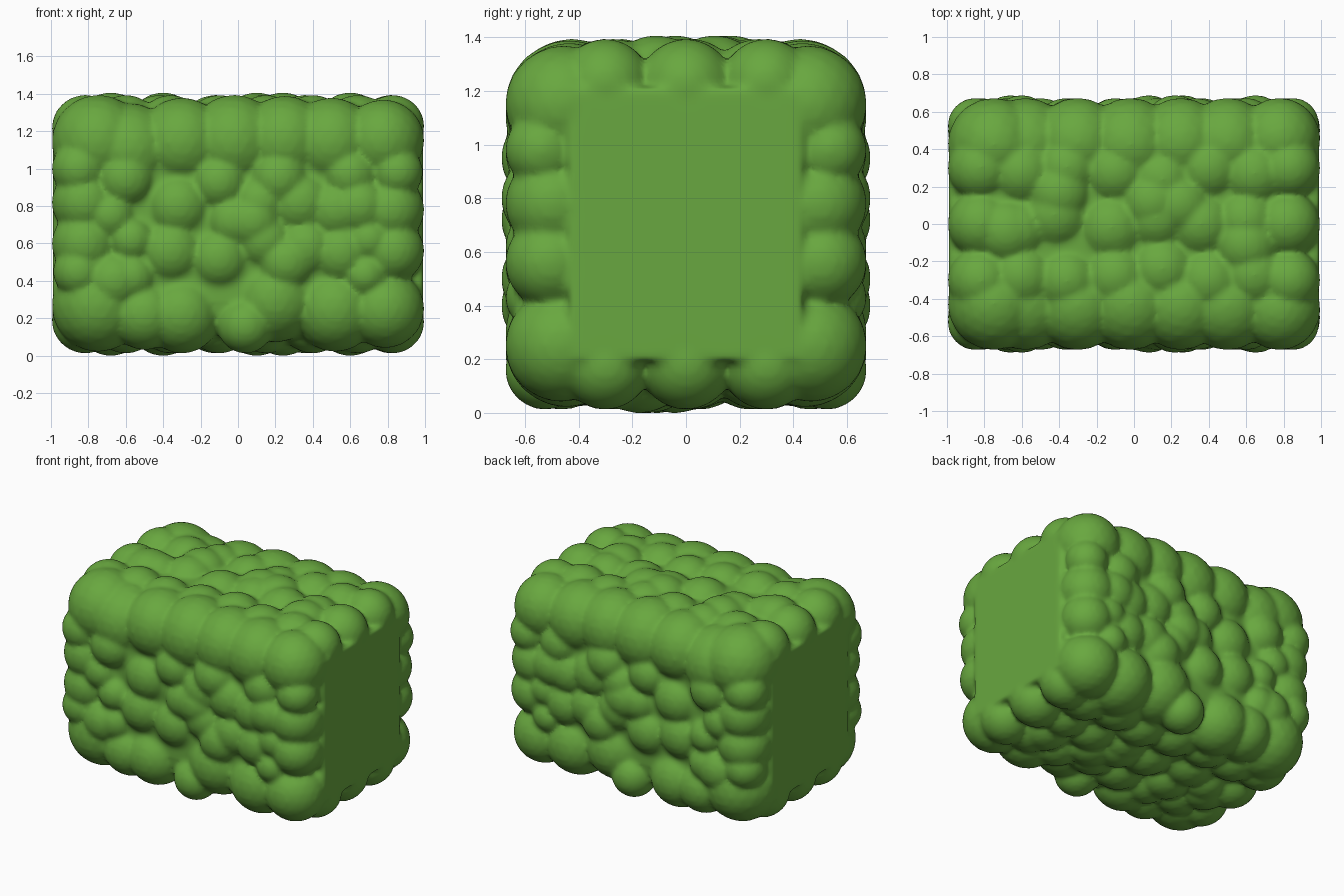
import bpy, bmesh, random
from mathutils import Matrix

if "Cube" in bpy.data.objects:
    bpy.data.objects.remove(bpy.data.objects["Cube"])

random.seed(4)
leaf = bpy.data.materials.new("leaf green")
leaf.diffuse_color = (0.14, 0.39, 0.05, 1)
leaf.use_nodes = True
leaf.node_tree.nodes["Principled BSDF"].inputs["Base Color"].default_value = leaf.diffuse_color

CZ = 0.703                        # mid height
HX, HY, HZ = 0.997, 0.675, 0.692  # half extents of the leafy shell
bm = bmesh.new()


def box(half, bevel):
    m = Matrix.Translation((0, 0, CZ)) @ Matrix.Diagonal((*half, 1))
    vs = bmesh.ops.create_cube(bm, size=2, matrix=m)["verts"]
    edges = list({e for v in vs for e in v.link_edges})
    bmesh.ops.bevel(bm, geom=edges, offset=bevel, segments=5, profile=0.5, affect='EDGES')


def clamp(v, m):
    return max(-m, min(m, v))


def ball(x, y, z, rx, ry, rz):
    m = Matrix.Translation((x, y, z)) @ Matrix.Diagonal((rx, ry, rz, 1))
    bmesh.ops.create_icosphere(bm, subdivisions=3, radius=1, matrix=m)


def clump(x, y, z, r):
    """Rounded leaf clump, kept inside the shell (z relative to mid height)."""
    ball(clamp(x, HX - r), clamp(y, HY - r), clamp(z, HZ - r) + CZ, r, r, r)


# flat-ended core and the rounded filler between the clumps
box((0.99, 0.435, 0.51), 0.015)
box((0.90, 0.595, 0.615), 0.2)

# clumps on the long sides: x, z, radius
side = [(-.8, .27, .25), (-.5, .22, .19), (-.3, .22, .21), (.2, .3, .23), (.04, .15, .15),
        (.52, .25, .23), (.8, .25, .21), (.68, .43, .12), (-.57, .42, .14),
        (-.85, .6, .18), (-.85, .82, .18), (-.57, .62, .13), (-.36, .56, .19),
        (-.32, .8, .19), (-.68, .75, .14), (-.1, .52, .18), (-.02, .72, .16),
        (.14, .62, .17), (.12, .82, .16), (.33, .82, .19), (.36, .58, .18),
        (.55, .55, .18), (.53, .78, .18), (.82, .78, .18), (.84, .56, .17), (.7, .62, .13),
        (-.8, 1.15, .25), (-.58, 1.1, .25), (-.3, 1.14, .24), (-.02, 1.15, .25),
        (.25, 1.15, .24), (.5, 1.14, .24), (.8, 1.15, .22), (-.1, .93, .16),
        (.6, .97, .16), (-.85, 1.0, .15), (-.85, .45, .14), (.85, .98, .14)]
for x, z, r in side:
    for s in (-1, 1):
        clump(x, s, z - CZ, r)

# clumps on top and underneath: x, y, radius
mid = [(-.83, 0, .18), (-.62, -.03, .17), (-.42, .05, .2), (-.12, -.02, .2), (.12, .03, .18),
       (.36, 0, .19), (.6, .02, .18), (.84, 0, .18)]
edge = [(-.84, .3, .18), (-.6, .28, .19), (-.36, .3, .18), (-.1, .28, .19), (.15, .24, .19),
        (.4, .3, .19), (.64, .27, .19), (.85, .3, .17)]
for x, y, r in mid + edge + [(x, -y, r) for x, y, r in edge]:
    for s in (-1, 1):
        clump(x, y, s, r)

# a few proud tufts that break the outline
for s in (-1, 1):
    for x in (-.68, -.4, .1, .24, .6):
        ball(x, random.uniform(-.2, .2), CZ + s * .56, .17, .17, .145)
    for x, z in ((-.66, .4), (.08, .72), (.22, .95), (.26, .5), (.65, .8), (-.6, .95)):
        ball(x, s * .54, z, .16, .15, .16)

# fuse everything into one soft skin
me = bpy.data.meshes.new("hedge")
bm.to_mesh(me)
bm.free()
me.materials.append(leaf)
hedge = bpy.data.objects.new("hedge", me)
bpy.context.collection.objects.link(hedge)
fuse = hedge.modifiers.new("fuse", 'REMESH')
fuse.mode, fuse.voxel_size, fuse.use_smooth_shade = 'VOXEL', 0.017, True
soft = hedge.modifiers.new("soften", 'SMOOTH')
soft.factor, soft.iterations = 0.5, 5
